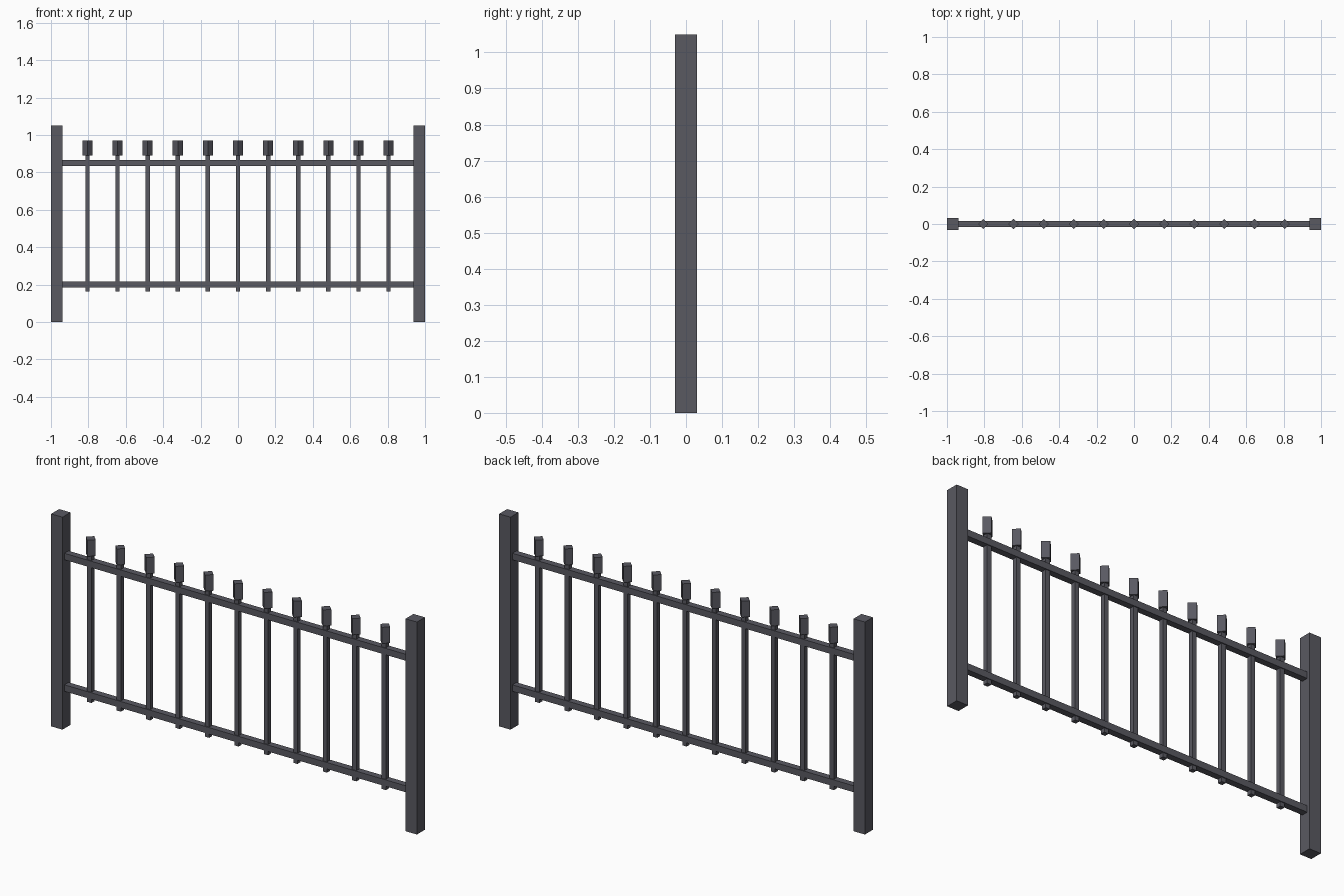
import bpy
from math import pi

if "Cube" in bpy.data.objects:
    bpy.data.objects.remove(bpy.data.objects["Cube"])

def box(name, x, z0, z1, sx, sy):
    """Axis-aligned box centred on y = 0, spanning z0 to z1."""
    bpy.ops.mesh.primitive_cube_add(size=1, location=(x, 0, (z0 + z1) / 2))
    ob = bpy.context.object
    ob.name = name
    ob.scale = (sx, sy, z1 - z0)
    bpy.ops.object.transform_apply(location=False, rotation=False, scale=True)
    paint(ob)
    return ob

iron = bpy.data.materials.new("dark_iron")
iron.diffuse_color = (0.10, 0.10, 0.12, 1)
iron.use_nodes = True
iron.node_tree.nodes["Principled BSDF"].inputs["Base Color"].default_value = iron.diffuse_color

def paint(ob):
    ob.data.materials.append(iron)

# End posts
for side, x in (("left", -0.969), ("right", 0.969)):
    box(side + "_post", x, 0, 1.05, 0.062, 0.062)

# Horizontal rails between the posts
for level, z in (("lower", 0.20), ("upper", 0.85)):
    box(level + "_rail", 0, z - 0.016, z + 0.016, 1.876, 0.032)

# Pickets, each with a diamond-section cap
for i in range(11):
    x = (i - 5) * 0.161
    box(f"picket_{i + 1}", x, 0.163, 0.895, 0.023, 0.023)
    bpy.ops.mesh.primitive_cylinder_add(vertices=4, radius=0.027, depth=0.08,
                                        location=(x, 0, 0.93))
    cap = bpy.context.object
    cap.name = f"picket_cap_{i + 1}"
    paint(cap)
